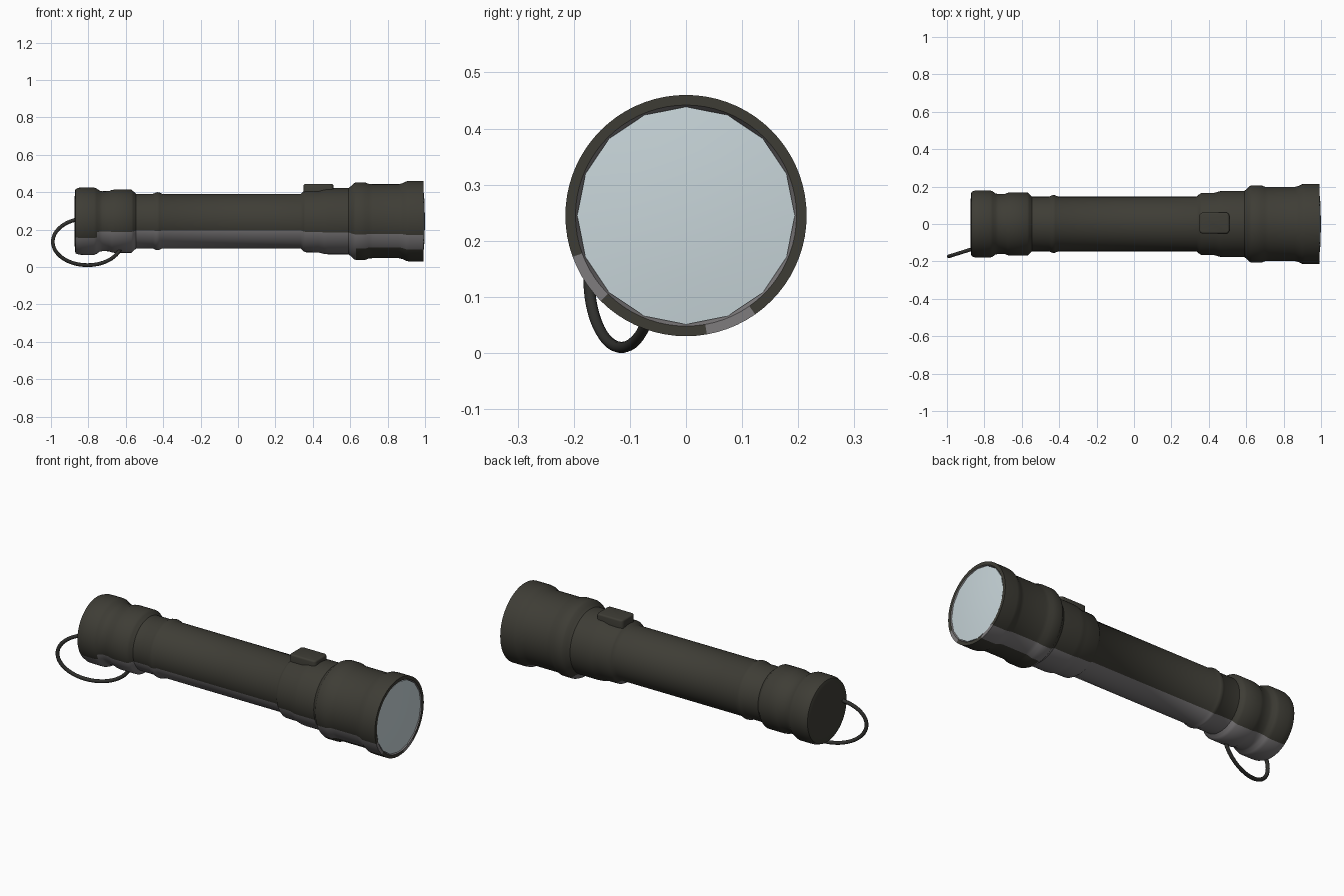
import bpy, bmesh, math
from mathutils import Vector

if "Cube" in bpy.data.objects:
    bpy.data.objects.remove(bpy.data.objects["Cube"])

AXIS_Z = 0.245
SEG = 72


def mat(name, rgb):
    m = bpy.data.materials.new(name)
    m.diffuse_color = (*rgb, 1)
    m.use_nodes = True
    m.node_tree.nodes["Principled BSDF"].inputs["Base Color"].default_value = m.diffuse_color
    return m


DARK = mat("dark olive rubber", (0.048, 0.046, 0.036))
GREY = mat("worn grey", (0.21, 0.20, 0.205))
LENS = mat("pale glass", (0.58, 0.67, 0.70))
CORD = mat("dark wire", (0.03, 0.03, 0.027))


def finish(bm, name, mats, angle=50):
    bmesh.ops.recalc_face_normals(bm, faces=bm.faces)
    me = bpy.data.meshes.new(name)
    bm.to_mesh(me)
    bm.free()
    for m in mats:
        me.materials.append(m)
    me.shade_smooth()
    me.set_sharp_from_angle(angle=math.radians(angle))
    ob = bpy.data.objects.new(name, me)
    bpy.context.collection.objects.link(ob)
    return ob


def revolve(name, profile, mats, seg=SEG, paint=None):
    """Spin (x, radius) points round the long axis; radius 0 closes an end."""
    bm = bmesh.new()
    rings = []
    for x, r in profile:
        if r == 0:
            rings.append([bm.verts.new((x, 0, AXIS_Z))])
            continue
        rings.append([bm.verts.new((x, r * math.cos(2 * math.pi * i / seg),
                                    AXIS_Z + r * math.sin(2 * math.pi * i / seg)))
                      for i in range(seg)])
    for a, b in zip(rings, rings[1:]):
        for i in range(seg):
            j = (i + 1) % seg
            ring = [a[i % len(a)], a[j % len(a)], b[j % len(b)], b[i % len(b)]]
            f = bm.faces.new(list(dict.fromkeys(ring)))
            if paint:
                c = f.calc_center_median()
                ang = math.degrees(math.atan2(c.z - AXIS_Z, c.y)) % 360
                f.material_index = paint(c.x, math.hypot(c.y, c.z - AXIS_Z), ang)
    return finish(bm, name, mats)


# Grey strip along the underside, with a dark patch under the head
def strip(x, r, ang):
    if x > 0.96 and r < 0.197:
        return 1                                   # lens seat
    if x < -0.865:
        return 0                                   # end of the tail
    if x > 0.64 and 225 < ang < 280:
        return 0
    start = 210 if x < -0.76 else 200
    return 1 if start < ang < 305 else 0


# Tail cap
revolve("tail_cap", [(-0.873, 0), (-0.873, 0.13), (-0.872, 0.160), (-0.868, 0.172),
                     (-0.85, 0.179), (-0.83, 0.180), (-0.77, 0.180), (-0.755, 0.174),
                     (-0.74, 0.163), (-0.725, 0.160), (-0.69, 0.161), (-0.675, 0.167),
                     (-0.66, 0.169), (-0.57, 0.169), (-0.56, 0.160), (-0.545, 0.146)],
        [DARK, GREY], paint=strip)

# Barrel
revolve("barrel", [(-0.55, 0.146), (-0.455, 0.146), (-0.44, 0.153), (-0.43, 0.155),
                   (-0.42, 0.153), (-0.405, 0.146), (0.335, 0.146), (0.35, 0.160),
                   (0.36, 0.166), (0.43, 0.167), (0.46, 0.175), (0.48, 0.177),
                   (0.595, 0.177)],
        [DARK, GREY], paint=strip)

# Head with rim and lens seat
revolve("head", [(0.59, 0.177), (0.605, 0.188), (0.618, 0.202), (0.63, 0.207),
                 (0.68, 0.207), (0.70, 0.199), (0.72, 0.198), (0.86, 0.198),
                 (0.88, 0.203), (0.90, 0.213), (0.915, 0.215), (0.993, 0.215),
                 (0.993, 0.197), (0.975, 0.188)],
        [DARK, GREY], paint=strip)

# Sixteen-sided lens
revolve("lens", [(0.975, 0.194), (0.989, 0.194), (0.996, 0.12), (1.0, 0)],
        [LENS], seg=16)

# Switch button
bm = bmesh.new()
bmesh.ops.create_cube(bm, size=1)
for v in bm.verts:
    v.co = Vector((0.43 + v.co.x * 0.16, 0.005 + v.co.y * 0.112, 0.421 + v.co.z * 0.046))
upright = [e for e in bm.edges if abs(e.verts[0].co.z - e.verts[1].co.z) > 0.01]
bmesh.ops.bevel(bm, geom=upright, offset=0.018, segments=4, profile=0.5, affect='EDGES')
top = max(v.co.z for v in bm.verts)
rim = [e for e in bm.edges if all(v.co.z > top - 1e-4 for v in e.verts)]
bmesh.ops.bevel(bm, geom=rim, offset=0.009, segments=3, profile=0.5, affect='EDGES')
finish(bm, "switch_button", [DARK])

# Wire loop hung from the tail
bm = bmesh.new()
N, M = 64, 10
centre = Vector((-0.805, -0.115, 0.135))
along = Vector((0.185, 0.058, 0))
up = Vector((0, 0, 0.125))
side = along.cross(up).normalized()
loops = []
for i in range(N):
    t = 2 * math.pi * i / N
    p = centre + along * math.cos(t) + up * math.sin(t)
    tangent = (up * math.cos(t) - along * math.sin(t)).normalized()
    out = tangent.cross(side)
    loops.append([bm.verts.new(p + 0.010 * (out * math.cos(2 * math.pi * k / M)
                                            + side * math.sin(2 * math.pi * k / M)))
                  for k in range(M)])
for i in range(N):
    a, b = loops[i], loops[(i + 1) % N]
    for k in range(M):
        bm.faces.new((a[k], a[(k + 1) % M], b[(k + 1) % M], b[k]))
finish(bm, "wire_loop", [CORD])
